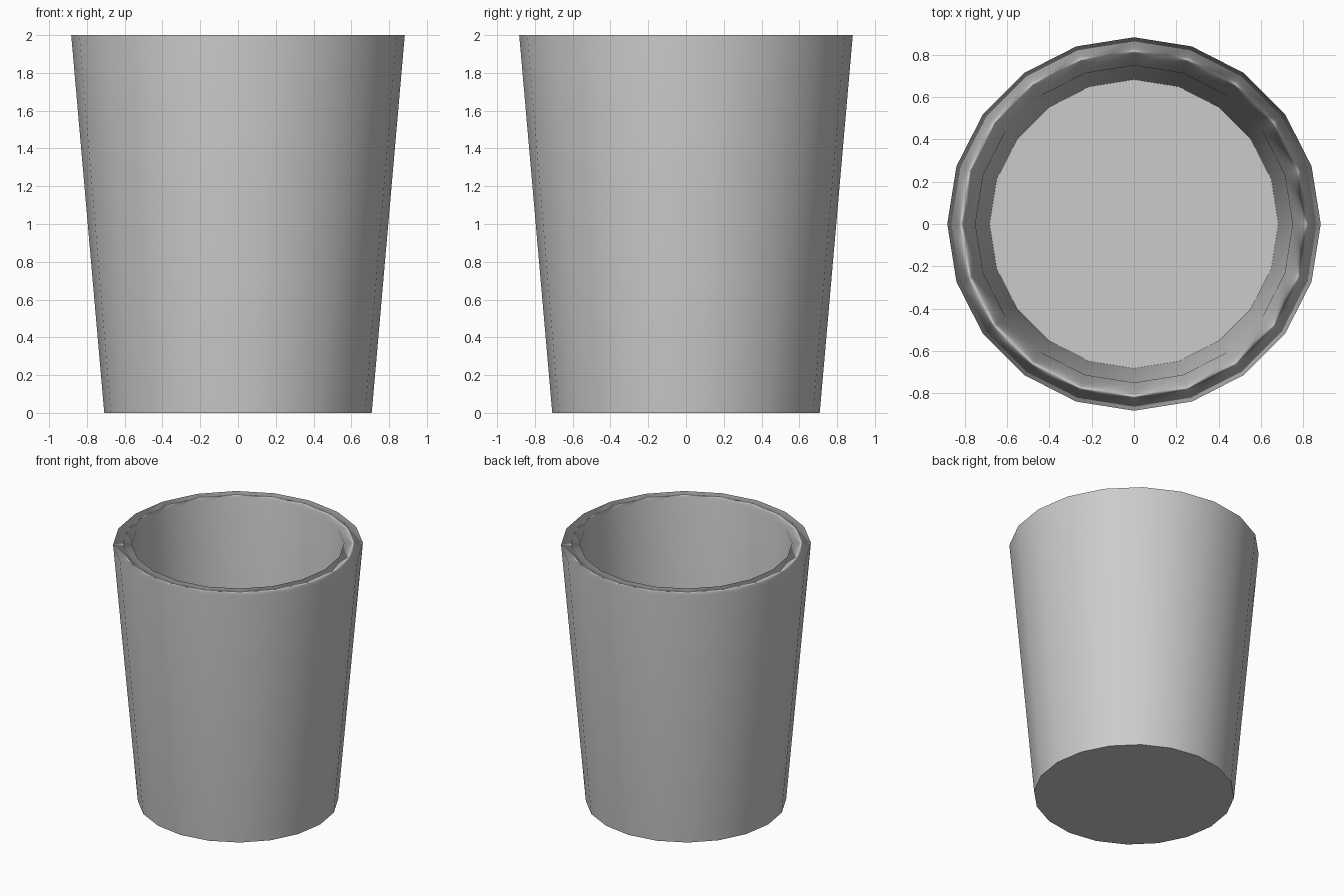
import bpy, bmesh
from math import cos, sin, tau

if "Cube" in bpy.data.objects:
    bpy.data.objects.remove(bpy.data.objects["Cube"])

SIDES = 20
# (radius, height): outer base, outer rim, inner rim, inner floor
PROFILE = [(0.708, 0.0), (0.883, 2.0), (0.75, 2.0), (0.683, 0.1)]

bm = bmesh.new()
rings = [[bm.verts.new((r * cos(tau * i / SIDES), r * sin(tau * i / SIDES), z))
          for i in range(SIDES)] for r, z in PROFILE]

# walls and rim
for a, b in zip(rings, rings[1:]):
    for i in range(SIDES):
        j = (i + 1) % SIDES
        bm.faces.new((a[i], a[j], b[j], b[i])).smooth = True

# underside and inner floor, with crisp borders
for cap in (bm.faces.new(rings[0][::-1]), bm.faces.new(rings[-1])):
    for e in cap.edges:
        e.smooth = False

bm.normal_update()
mesh = bpy.data.meshes.new("cup")
bm.to_mesh(mesh)
bm.free()
cup = bpy.data.objects.new("cup", mesh)
bpy.context.collection.objects.link(cup)

# walls dominate the shading, as on the rounded-looking rim
wn = cup.modifiers.new("weighted_normals", 'WEIGHTED_NORMAL')
wn.keep_sharp = True
